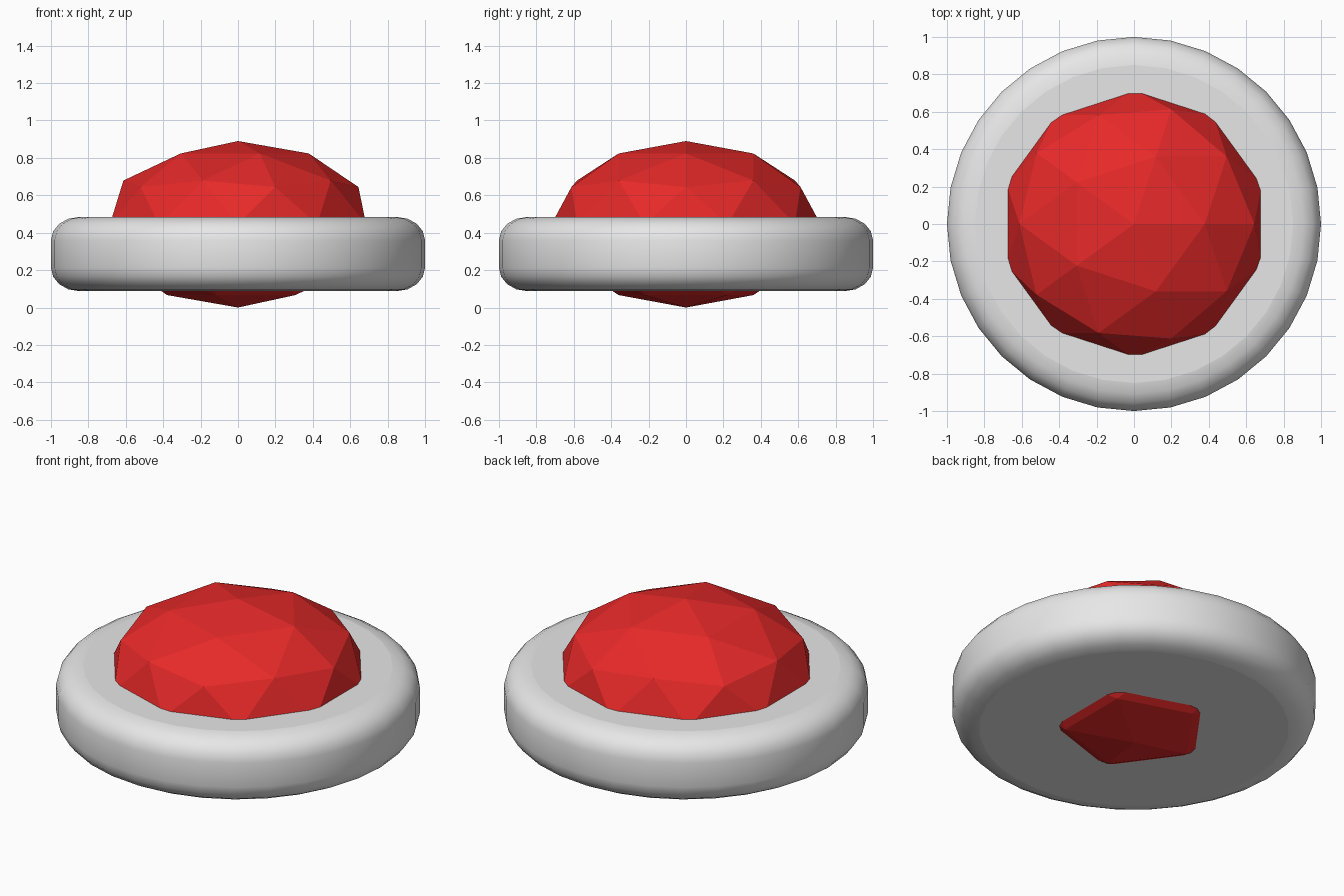
import bpy
import math

cube = bpy.data.objects.get("Cube")
if cube:
    bpy.data.objects.remove(cube, do_unlink=True)


def make_material(name, rgb):
    mat = bpy.data.materials.new(name)
    mat.use_nodes = True
    color = (*rgb, 1.0)
    mat.diffuse_color = color
    mat.node_tree.nodes["Principled BSDF"].inputs["Base Color"].default_value = color
    return mat


red = make_material("gem red", (0.8, 0.022, 0.022))
grey = make_material("light grey", (0.8, 0.8, 0.8))

# Faceted gem: a flattened low-poly icosphere
GEM_RADIUS, GEM_HEIGHT = 0.72, 0.89
bpy.ops.mesh.primitive_ico_sphere_add(subdivisions=2, radius=1, location=(0, 0, GEM_HEIGHT / 2))
gem = bpy.context.object
gem.name = "faceted_gem"
gem.scale = (GEM_RADIUS, GEM_RADIUS, GEM_HEIGHT / 2)
bpy.ops.object.transform_apply(location=False, rotation=False, scale=True)
bpy.ops.object.shade_flat()
gem.data.materials.append(red)

# Round base: a disc with rounded rims, swept from half a cross-section
SIDES, STEPS = 32, 4
BOTTOM, TOP = 0.088, 0.484
ROUND_X, ROUND_Z = 0.15, 0.125


def rim(z_center, direction, angles):
    return [(1 - ROUND_X + ROUND_X * math.cos(a), z_center + direction * ROUND_Z * math.sin(a))
            for a in angles]


quarter = [math.pi / 2 * i / STEPS for i in range(STEPS + 1)]
profile = rim(BOTTOM + ROUND_Z, -1, reversed(quarter)) + rim(TOP - ROUND_Z, 1, quarter)

verts = []
for radius, z in profile:
    for i in range(SIDES):
        a = math.tau * i / SIDES
        verts.append((radius * math.cos(a), radius * math.sin(a), z))

faces = [tuple(reversed(range(SIDES)))]
for row in range(len(profile) - 1):
    for i in range(SIDES):
        j = (i + 1) % SIDES
        low, high = row * SIDES, (row + 1) * SIDES
        faces.append((low + i, low + j, high + j, high + i))
faces.append(tuple(range(len(verts) - SIDES, len(verts))))

mesh = bpy.data.meshes.new("round_base")
mesh.from_pydata(verts, [], faces)
mesh.update()
mesh.materials.append(grey)
base = bpy.data.objects.new("round_base", mesh)
bpy.context.collection.objects.link(base)

# Smooth rims, flat top and bottom
for poly in mesh.polygons:
    poly.use_smooth = len(poly.vertices) == 4
